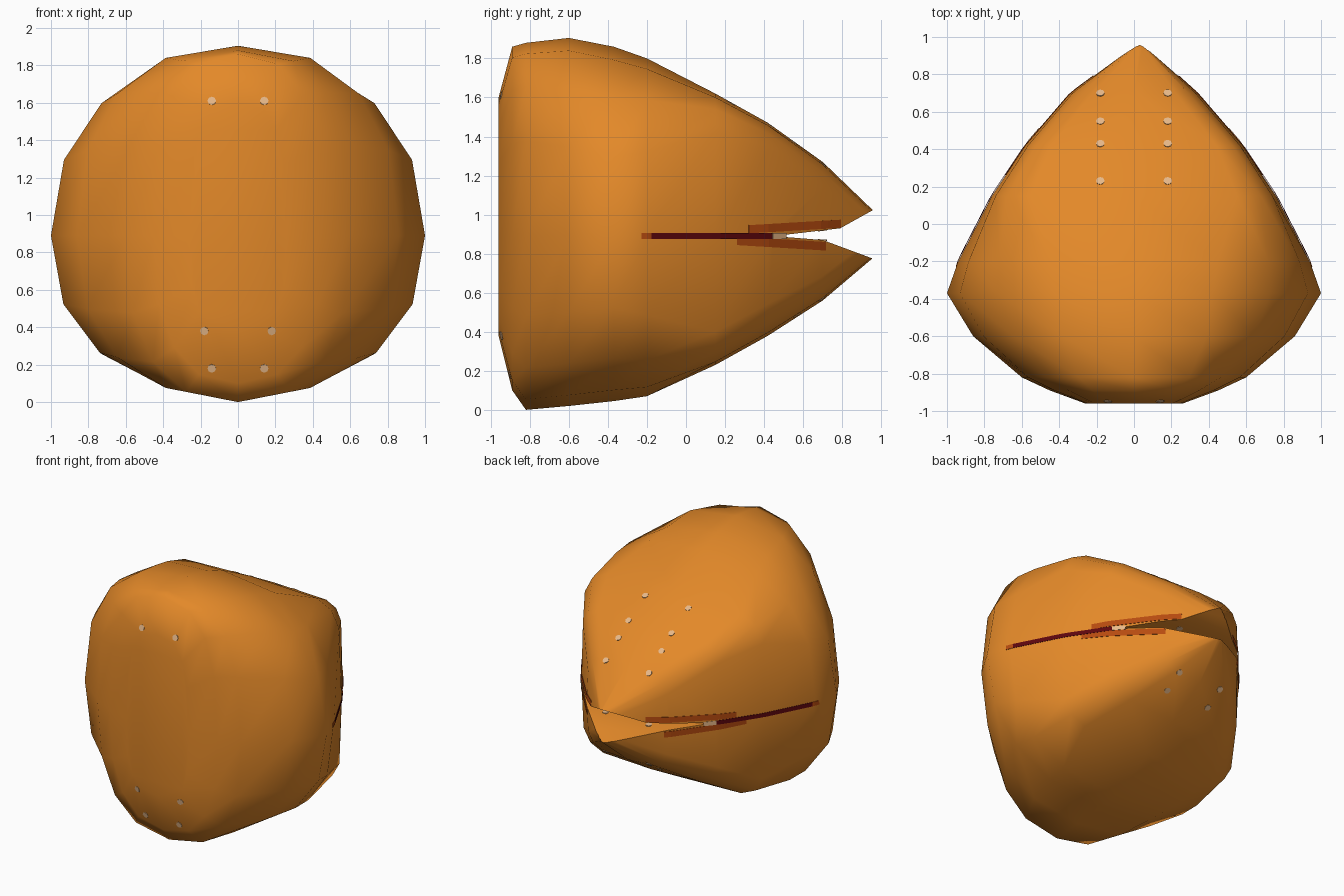
import bpy
import bmesh
from math import cos, sin, pi, radians
from mathutils import Vector

if "Cube" in bpy.data.objects:
    bpy.data.objects.remove(bpy.data.objects["Cube"])


def material(name, rgb):
    m = bpy.data.materials.new(name)
    m.use_nodes = True
    m.diffuse_color = (*rgb, 1)
    m.node_tree.nodes["Principled BSDF"].inputs["Base Color"].default_value = (*rgb, 1)
    return m


orange = material("orange skin", (0.77, 0.25, 0.022))
rust = material("rust lip", (0.47, 0.07, 0.005))
dark_red = material("dark red", (0.11, 0.002, 0.004))
cream = material("cream", (0.80, 0.48, 0.25))


def add_object(name, bm, mat):
    bmesh.ops.recalc_face_normals(bm, faces=bm.faces)
    mesh = bpy.data.meshes.new(name)
    bm.to_mesh(mesh)
    bm.free()
    mesh.materials.append(mat)
    obj = bpy.data.objects.new(name, mesh)
    bpy.context.collection.objects.link(obj)
    return obj


# Body: rings lofted from the flat front, through a round middle and
# boxy jaws, to the pointed back
MID, SIDES = 0.89, 16
# y, half width, top, bottom, sideways shift, upper and lower squareness
sections = [
    (-0.96, 0.26, 1.60, 0.38, 0, 3, 3),
    (-0.89, 0.45, 1.86, 0.10, 0, 2.7, 2.5),
    (-0.82, 0.60, 1.88, 0.00, 0, 2.7, 2.5),
    (-0.60, 0.86, 1.905, 0.02, 0, 2.4, 2.4),
    (-0.37, 1.00, 1.86, 0.045, 0, 2.2, 2.3),
    (-0.20, 0.94, 1.80, 0.07, 0, 2.6, 2.7),
    (0.15, 0.76, 1.62, 0.23, 0, 6, 6.5),
    (0.42, 0.58, 1.47, 0.38, 0, 7, 5),
    (0.70, 0.34, 1.27, 0.56, 0, 4.5, 4),
    (0.96, 0.02, 1.02, 0.78, 0.03, 2, 2),
]


def bulge(v, power):
    return (1 if v >= 0 else -1) * abs(v) ** (2 / power)


bm = bmesh.new()
rings = []
for y, half, top, bottom, shift, upper, lower in sections:
    ring = []
    for i in range(SIDES):
        a = 2 * pi * i / SIDES
        height, power = (top - MID, upper) if i < SIDES / 2 else (MID - bottom, lower)
        # the widest points sit exactly on the mouth height
        rise = 0 if i % (SIDES // 2) == 0 else bulge(sin(a), power)
        run = 0 if i % (SIDES // 2) == SIDES // 4 else bulge(cos(a), power)
        ring.append(bm.verts.new((shift + half * run, y, MID + height * rise)))
    rings.append(ring)
for a, b in zip(rings, rings[1:]):
    for i in range(SIDES):
        j = (i + 1) % SIDES
        bm.faces.new((a[i], a[j], b[j], b[i]))
bm.faces.new(rings[0])
bm.faces.new(rings[-1])
body = add_object("body", bm, orange)

# Mouth opening: a wedge cut through the pointed end
wedge = [(0.45, MID), (0.79, 0.93), (0.97, 1.03), (0.97, 0.77), (0.70, 0.87)]
bm = bmesh.new()
left = [bm.verts.new((-1.2, y, z)) for y, z in wedge]
right = [bm.verts.new((1.2, y, z)) for y, z in wedge]
bm.faces.new(left)
bm.faces.new(right)
for i in range(len(wedge)):
    j = (i + 1) % len(wedge)
    bm.faces.new((left[i], left[j], right[j], right[i]))
cutter = add_object("mouth_cutter", bm, orange)
cutter.hide_render = True
cut = body.modifiers.new("mouth", 'BOOLEAN')
cut.object = cutter
cut.operation = 'DIFFERENCE'
cut.solver = 'EXACT'
bpy.context.view_layer.objects.active = body
body.select_set(True)
bpy.ops.object.modifier_apply(modifier=cut.name)
bpy.data.objects.remove(cutter)
bpy.ops.object.shade_smooth_by_angle(angle=radians(60))
bpy.context.view_layer.update()


def surface(origin, direction):
    hit, point, normal, _ = body.ray_cast(Vector(origin), Vector(direction))
    return (point, normal) if hit else None


# Mouth lines: thin bands that follow both sides of the body
def band(name, mat, start, end, width, lift, steps=14):
    for label, side in (("left", 1), ("right", -1)):
        bm = bmesh.new()
        previous = None
        for k in range(steps + 1):
            y, z = Vector(start).lerp(Vector(end), k / steps)
            pair = []
            for dz in (-width / 2, width / 2):
                found = surface((2 * side, y, z + dz), (-side, 0, 0))
                if found:
                    point, normal = found
                    if abs(normal.x) > 0.3:
                        pair.append(bm.verts.new(point + normal * lift))
            if len(pair) < 2:
                previous = None
                continue
            if previous:
                bm.faces.new((previous[0], pair[0], pair[1], previous[1]))
            previous = pair
        obj = add_object(f"{name}_{label}", bm, mat)
        thick = obj.modifiers.new("thickness", 'SOLIDIFY')
        thick.thickness = 0.003
        thick.offset = 0


band("mouth_line", dark_red, (-0.18, MID), (0.44, MID), 0.03, 0.005)
band("mouth_line_end", rust, (-0.23, MID), (-0.18, MID), 0.03, 0.004)
band("upper_lip", rust, (0.32, 0.925), (0.79, 0.953), 0.042, 0.003)
band("lower_lip", rust, (0.26, 0.866), (0.715, 0.838), 0.044, 0.003)
band("mouth_corner", cream, (0.44, MID), (0.51, MID), 0.03, 0.006)


# Small cream studs set flush in the surface, in mirrored pairs
def stud_pair(name, x, y, z, direction):
    for label, side in (("left", 1), ("right", -1)):
        found = surface((side * x, y, z), direction)
        if not found:
            continue
        point, normal = found
        bm = bmesh.new()
        bmesh.ops.create_cone(bm, cap_ends=True, segments=8, radius1=0.023,
                              radius2=0.023, depth=0.006)
        obj = add_object(f"{name}_{label}", bm, cream)
        obj.location = point
        obj.rotation_euler = normal.to_track_quat('Z', 'Y').to_euler()


for n, (x, z) in enumerate([(0.14, 1.61), (0.18, 0.38), (0.14, 0.18)], 1):
    stud_pair(f"front_stud_{n}", x, -3, z, (0, 1, 0))
for n, y in enumerate([0.23, 0.43, 0.55, 0.70], 1):
    stud_pair(f"top_stud_{n}", 0.18, y, 3, (0, 0, -1))
for n, y in enumerate([0.57, 0.70], 1):
    stud_pair(f"under_stud_{n}", 0.18, y, -1, (0, 0, 1))
stud_pair("upper_jaw_stud", 0.18, 0.70, MID, (0, 0, 1))
stud_pair("lower_jaw_stud", 0.18, 0.70, MID, (0, 0, -1))
